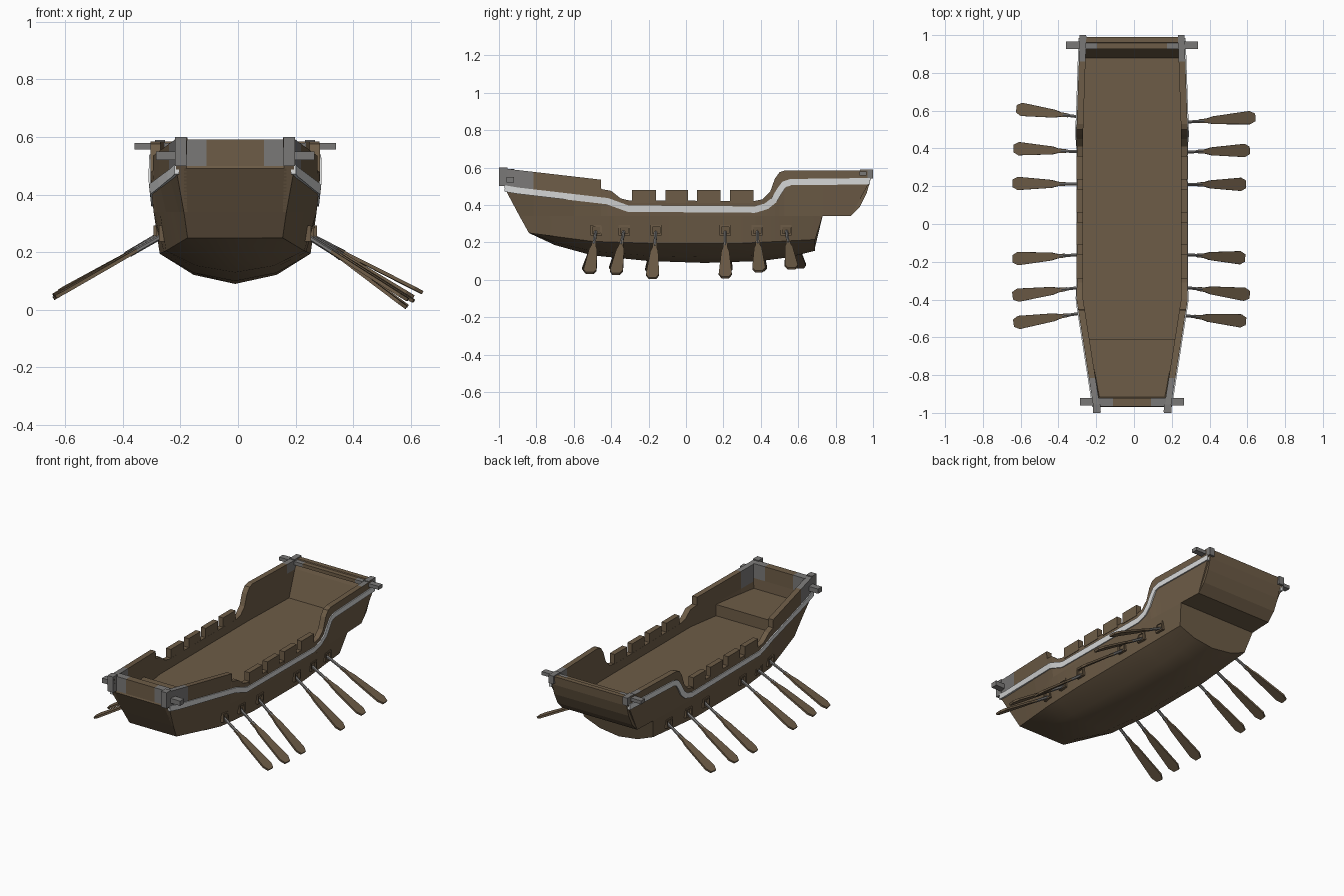
import bpy, bmesh, math
from mathutils import Vector, Matrix

if "Cube" in bpy.data.objects:
    bpy.data.objects.remove(bpy.data.objects["Cube"])

CX = -0.01  # hull centre line


def mat(name, col):
    m = bpy.data.materials.new(name)
    m.diffuse_color = (*col, 1)
    m.use_nodes = True
    m.node_tree.nodes["Principled BSDF"].inputs["Base Color"].default_value = m.diffuse_color
    return m


WOOD = mat("brown wood", (0.155, 0.108, 0.063))
IRON = mat("grey fittings", (0.195, 0.19, 0.185))
TRIM = mat("pale trim", (0.68, 0.69, 0.69))


def make(name, bm, mats):
    bmesh.ops.remove_doubles(bm, verts=bm.verts, dist=0.0001)
    bmesh.ops.recalc_face_normals(bm, faces=bm.faces)
    me = bpy.data.meshes.new(name)
    bm.to_mesh(me)
    bm.free()
    for m in mats:
        me.materials.append(m)
    ob = bpy.data.objects.new(name, me)
    bpy.context.collection.objects.link(ob)
    return ob


def loft(name, rings, mats, rule=None):
    bm = bmesh.new()
    vr = [[bm.verts.new(p) for p in r] for r in rings]
    n = len(rings[0])
    for a, b in zip(vr, vr[1:]):
        for i in range(n):
            bm.faces.new((a[i], a[(i + 1) % n], b[(i + 1) % n], b[i]))
    bm.faces.new(vr[0])
    bm.faces.new(vr[-1])
    bmesh.ops.recalc_face_normals(bm, faces=bm.faces)
    if rule:
        for f in bm.faces:
            f.material_index = rule(f)
    return make(name, bm, mats)


def prism(name, yz, x0, x1, m):
    return loft(name, [[(x, y, z) for y, z in yz] for x in (x0, x1)], [m])


def box(name, x, y, z, m):
    return prism(name, [(y[0], z[0]), (y[1], z[0]), (y[1], z[1]), (y[0], z[1])], x[0], x[1], m)


def lerp(tab, t):
    if t <= tab[0][0]:
        return tab[0][1]
    for (a, u), (b, v) in zip(tab, tab[1:]):
        if t <= b:
            return u + (v - u) * (t - a) / (b - a)
    return tab[-1][1]


# Hull lines
KEEL = [(-.84, .25), (-.7, .185), (-.5, .13), (-.2, .10), (.1, .09), (.4, .10), (.55, .12), (.69, .155)]
CHINE_Z = [(-.84, .25), (-.5, .205), (-.2, .195), (.3, .195), (.69, .215)]
CHINE_W = [(-.84, .165), (-.5, .240), (-.2, .262), (.3, .262), (.69, .242)]
WAIST_W = [(-.89, .178), (-.4, .283), (.4, .283), (.9, .262)]
TOP_W = [(-1, .20), (-.4, .294), (.5, .294), (1, .277)]
BOW = [(.25, -.84), (.34, -.89), (.49, -.97), (.6, -.995)]
STERN = [(.34, .88), (.39, .93), (.46, .965), (.53, .985), (.585, .995)]
TOP_Z = [(-1, .598), (-.455, .535), (-.453, .485), (-.4, .475), (-.35, .435), (-.31, .425), (.36, .42),
         (.41, .43), (.45, .47), (.475, .54), (.5, .575), (.53, .585), (1, .585)]
STRIPE = [(-1, .488), (-.42, .42), (-.31, .38), (.37, .375), (.43, .393), (.47, .425), (.5, .475),
          (.525, .51), (.56, .522), (1, .527)]
T = .035
DECK = .365


def width(y, z):
    k = min(1, max(0, (z - .34) / .1))
    return lerp(WAIST_W, y) * (1 - k) + lerp(TOP_W, y) * k


def inner(y, z):
    # inside face of the bulwark, nearly upright
    return min(lerp(TOP_W, y) - T, width(y, z) - .012)


def clamp_y(y, z):
    return min(max(y, lerp(BOW, z)), lerp(STERN, z))


# Lower hull
rings = []
for y in [-.84, -.7, -.5, -.4, -.2, .1, .3, .4, .55, .69]:
    zk, zc, wc = lerp(KEEL, y), lerp(CHINE_Z, y), lerp(CHINE_W, y)
    yw = -.89 if y == -.84 else .73 if y == .69 else y
    zb = zk + .3 * (zc - zk)
    half = [(wc * .55, y, zb), (wc, y, zc), (width(yw, .34), yw, .34)]
    rings.append([(CX, y, zk)] + [(CX + a, b, c) for a, b, c in half]
                 + [(CX - a, b, c) for a, b, c in reversed(half)])
hull = loft("lower_hull", rings, [WOOD])
bpy.context.view_layer.objects.active = hull
hull.select_set(True)
bpy.ops.object.shade_smooth_by_angle(angle=math.radians(25))
hull.select_set(False)

# Main deck and raised foredeck
for name, st, z0, z1 in (("main_deck", (-.86, -.4, .4, .885), .34, DECK), ("foredeck", (-.93, -.61), DECK, .437)):
    rings = []
    for y in st:
        rings.append([(CX + s * (inner(y, z) + .004), clamp_y(y, z) + (.012 if y < -.7 else 0), z)
                      for s, z in ((-1, z0), (1, z0), (1, z1), (-1, z1))])
    loft(name, rings, [WOOD])

# Bulwarks with grey ends, and the pale trim strips
ys = sorted({p[0] for p in TOP_Z} | {p[0] for p in STRIPE} | {-.9, -.815, -.6, .0, .73, .86})


def bulwark_colour(f):
    c = f.calc_center_median()
    if c.y < -.815 and c.z > lerp(STRIPE, c.y):
        return 1
    inside = f.normal.x * (c.x - CX) < -.005
    return int(c.y > .86 and c.z > .5 and (f.normal.z > .5 or inside))


for s, side in ((1, "right"), (-1, "left")):
    rings, strip = [], []
    for y in ys:
        zt, zs = lerp(TOP_Z, y), lerp(STRIPE, y)
        ring = []
        for z, f in ((.34, width), (zs, width), (zt, width), (zt, inner), (zs, inner), (.34, inner)):
            yy = clamp_y(y, z)
            ring.append((CX + s * f(yy, z), yy, z))
        rings.append(ring)
        slope = (lerp(STRIPE, y + .01) - lerp(STRIPE, y - .01)) / .02
        n = Vector((-slope, 1)).normalized() * .017
        ring = []
        for k, t in ((-1, .006), (1, .006), (1, -.01), (-1, -.01)):
            yy, z = clamp_y(y, zs) + k * n.x, zs + k * n.y
            ring.append((CX + s * (width(yy, z) + t), yy, z))
        strip.append(ring)
    loft(side + "_bulwark", rings, [WOOD, IRON], bulwark_colour)
    loft(side + "_trim_strip", strip, [TRIM])

    def sbox(name, x, y, z, m):
        box(side + name, sorted((CX + s * x[0], CX + s * x[1])), y, z, m)
    # Battlement blocks
    for y0, y1 in ((-.29, -.16), (-.11, .01), (.06, .185), (.235, .36)):
        sbox("_battlement", (.2595, .2935), (y0, y1), (.41, .48), WOOD)
    # Corner posts and the stub beams through them
    sbox("_bow_post", (.168, .208), (-1, -.955), (.5, .6), IRON)
    sbox("_bow_beam", (.15, .275), (-.96, -.92), (.52, .55), IRON)
    sbox("_bow_wall_end", (.1, .18), (-.967, -.92), (.5, .592), IRON)
    sbox("_stern_post", (.243, .278), (.93, 1), (.54, .59), IRON)
    sbox("_stern_beam", (.185, .35), (.927, .965), (.557, .579), IRON)

# Bow transom, stern wall and stern rail
prism("bow_transom", [(-.89, .34), (-.97, .49), (-.967, .5), (-.92, .5), (-.915, .43), (-.85, .34)],
      CX - .178, CX + .178, WOOD)
box("bow_wall_middle", (CX - .1, CX + .1), (-.967, -.92), (.5, .592), WOOD)
prism("stern_wall", [(y, z) for z, y in STERN[:-1]] + [(.99, .585), (.96, .585), (.935, .53), (.875, DECK - .01)],
      CX - .262, CX + .262, WOOD)
box("stern_rail", (CX - .185, CX + .185), (.927, .965), (.557, .579), WOOD)


# Oars: grey handle, wooden blade
def oar(p, q):
    p, q = Vector(p), Vector(q)
    d = (q - p).normalized()
    w = Vector((0, 0, 1)).cross(d).normalized()
    n = d.cross(w)
    L = (q - p).length
    bm = bmesh.new()
    bmesh.ops.create_cone(bm, cap_ends=True, segments=6, radius1=.009, radius2=.009, depth=L * .36)
    M = Matrix((w, n, d)).transposed().to_4x4()
    M.translation = p + d * L * .18
    bmesh.ops.transform(bm, matrix=M, verts=bm.verts)
    make("oar_shaft", bm, [IRON])
    prof = [(.3, .010), (.4, .012), (.48, .021), (.93, .035), (1, .020)]
    out = [(l, a) for l, a in prof] + [(l, -a) for l, a in reversed(prof)]
    loft("oar_blade", [[p + d * L * l + w * a + n * h for l, a in out] for h in (-.006, .006)], [WOOD])


# (side, hull y, tip x, tip y, tip z)
OARS = [(1, -.48, .59, -.515, .035), (1, -.33, .61, -.375, .03), (1, -.16, .585, -.18, .008),
        (1, .21, .59, .21, .012), (1, .38, .61, .39, .045), (1, .535, .64, .565, .06),
        (-1, -.465, .635, -.525, .045), (-1, -.33, .64, -.38, .05), (-1, -.16, .64, -.185, .04),
        (-1, .21, .64, .215, .045), (-1, .38, .635, .40, .05), (-1, .56, .62, .61, .065)]
for s, y, tx, ty, tz in OARS:
    x = CX + s * (lerp(CHINE_W, y) + .008)
    oar((x - s * .03, y, .275), (s * tx, ty, tz))
    # Square oar port frame
    for k in (-1, 1):
        a, b = sorted((x - s * .015, x + s * .014))
        box("oar_port_post", (a, b), (y + k * .025 - .005, y + k * .025 + .005), (.237, .293), WOOD)
        box("oar_port_rail", (a, b), (y - .03, y + .03), (.265 + k * .023 - .005, .265 + k * .023 + .005), WOOD)
